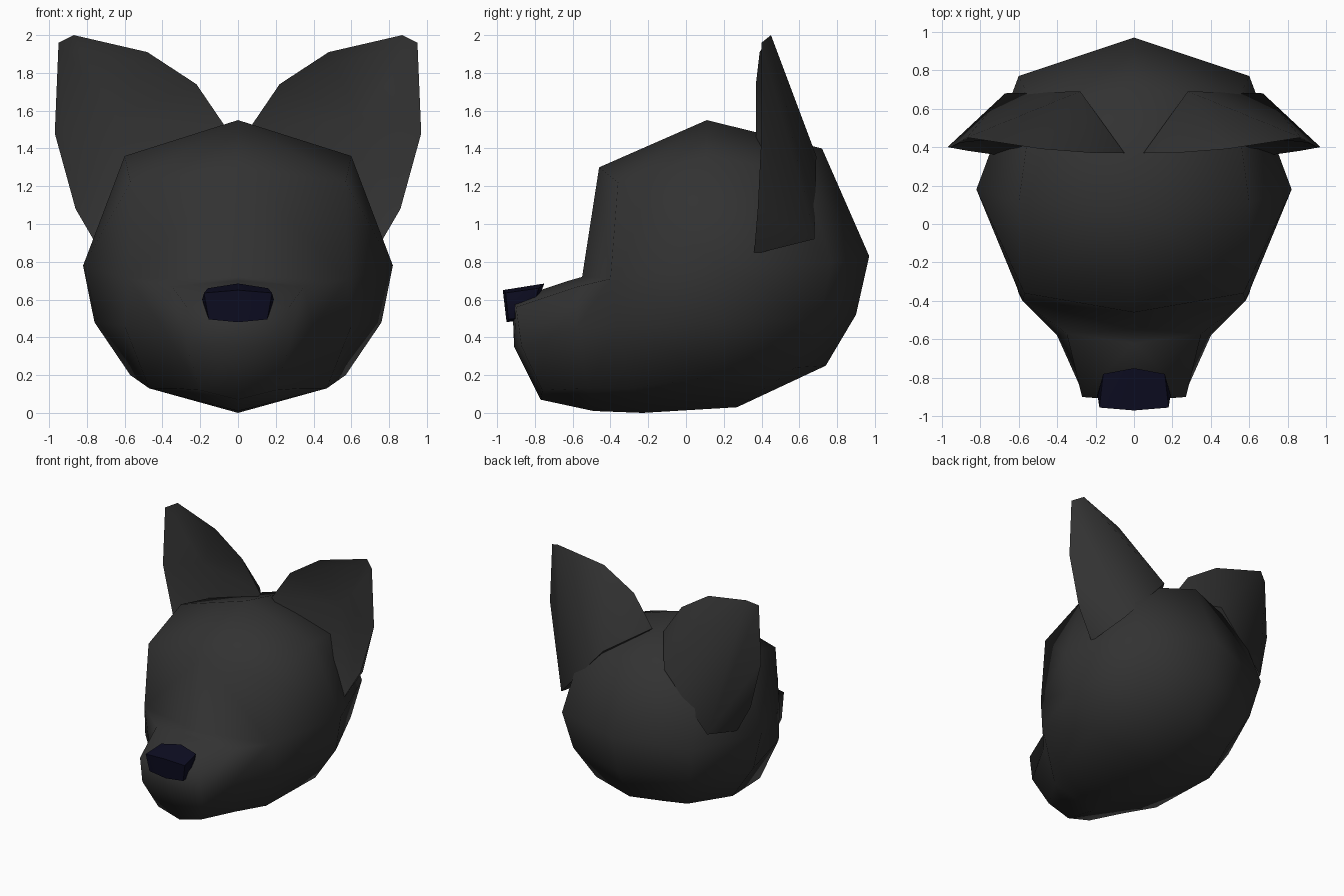
import bpy
import bmesh
from mathutils import Vector

default_cube = bpy.data.objects.get("Cube")
if default_cube:
    bpy.data.objects.remove(default_cube, do_unlink=True)


def make_material(name, colour):
    material = bpy.data.materials.new(name)
    material.use_nodes = True
    material.diffuse_color = colour
    material.node_tree.nodes["Principled BSDF"].inputs["Base Color"].default_value = colour
    return material


def finish(bm, name, material, mirror=False, angle=None):
    """Turn a bmesh into a smooth shaded object, optionally mirrored across x."""
    bmesh.ops.recalc_face_normals(bm, faces=bm.faces)
    for face in bm.faces:
        face.smooth = True
    mesh = bpy.data.meshes.new(name)
    bm.to_mesh(mesh)
    bm.free()
    mesh.materials.append(material)
    obj = bpy.data.objects.new(name, mesh)
    bpy.context.collection.objects.link(obj)
    if mirror:
        modifier = obj.modifiers.new("Mirror", 'MIRROR')
        modifier.use_clip = True
    if angle:
        bpy.ops.object.select_all(action='DESELECT')
        obj.select_set(True)
        bpy.context.view_layer.objects.active = obj
        bpy.ops.object.shade_smooth_by_angle(angle=angle)
    return obj


def add_row(bm, points):
    return [bm.verts.new(point) for point in points]


def bridge(bm, row_a, row_b):
    """Join two rows of equal length with quads."""
    for i in range(len(row_a) - 1):
        bm.faces.new((row_a[i], row_a[i + 1], row_b[i + 1], row_b[i]))


fur = make_material("charcoal fur", (0.032, 0.032, 0.032, 1))
navy = make_material("dark navy nose", (0.004, 0.004, 0.016, 1))


# Head: half a skull in rows from front to back, with the muzzle drawn out of it
def build_head():
    bm = bmesh.new()
    crown, throat, jaw_back = add_row(bm, [(0, .11, 1.55), (0, -.23, 0), (0, .27, .03)])

    # Rows run front centre, front corner, side, back corner, back centre
    brow = add_row(bm, [(0, -.46, 1.3), (.57, -.36, 1.22), (.6, .11, 1.36),
                        (.53, .62, 1.27), (0, .72, 1.4)])
    cheek = add_row(bm, [(0, -.55, .72), (.58, -.4, .71), (.82, .18, .78),
                         (.6, .77, .8), (0, .97, .83)])
    lower = add_row(bm, [(.6, -.36, .46), (.76, .2, .48), (.54, .71, .5), (0, .9, .52)])
    base = add_row(bm, [(.47, -.3, .13), (.57, .2, .2), (.42, .58, .24), (0, .74, .25)])

    bridge(bm, brow, cheek)
    bridge(bm, cheek[1:], lower)
    bridge(bm, lower, base)
    bm.faces.new((crown, brow[0], brow[1], brow[2]))
    bm.faces.new((crown, brow[2], brow[3], brow[4]))
    bm.faces.new((throat, base[0], base[1], jaw_back))
    bm.faces.new((jaw_back, base[1], base[2], base[3]))

    # Muzzle rings run top centre, top corner, side, low corner, bottom centre
    root = [cheek[0], cheek[1], lower[0], base[0], throat]
    middle = add_row(bm, [(0, -.62, .7), (.35, -.57, .67), (.4, -.58, .45),
                          (.34, -.52, .13), (0, -.49, .01)])
    tip = add_row(bm, [(0, -.92, .6), (.27, -.9, .56), (.27, -.87, .35),
                       (.2, -.76, .12), (0, -.77, .07)])
    bridge(bm, root, middle)
    bridge(bm, middle, tip)
    lip = bm.verts.new((0, -.91, .35))
    bm.faces.new((lip, tip[0], tip[1], tip[2]))
    bm.faces.new((lip, tip[2], tip[3], tip[4]))
    return finish(bm, "head", fur, mirror=True)


# Ears: a cupped front inside a rim, with a pointed bulging back
def build_ear(name, side):
    bm = bmesh.new()
    outline = [(.05, .37, 1.49), (.22, .37, 1.74), (.48, .39, 1.91), (.87, .45, 2),
               (.95, .4, 1.96), (.97, .4, 1.48), (.86, .38, 1.08), (.72, .36, .84)]
    outline = [Vector((side * x, y, z)) for x, y, z in outline]
    rim = add_row(bm, outline)
    inner_back, outer_back = add_row(bm, [(side * .28, .69, 1.36), (side * .67, .68, .92)])
    a, b, c, d, e, f, g, h = rim
    for corners in ((a, b, inner_back), (b, c, inner_back), (c, d, inner_back),
                    (d, outer_back, inner_back), (d, e, outer_back),
                    (e, f, outer_back), (f, g, outer_back), (g, h, outer_back),
                    (h, a, inner_back, outer_back)):
        bm.faces.new(corners)

    # Cupped inside
    centre = sum(outline, Vector()) / len(outline)
    inset = add_row(bm, [p.lerp(centre, .16) + Vector((0, .025, 0)) for p in outline])
    bridge(bm, rim + rim[:1], inset + inset[:1])
    hollow = bm.verts.new(centre + Vector((0, .06, 0)))
    for i, vert in enumerate(inset):
        bm.faces.new((vert, inset[(i + 1) % len(inset)], hollow))
    return finish(bm, name, fur, angle=1.0)


# Nose: a faceted block resting on the end of the muzzle
def build_nose():
    bm = bmesh.new()
    add_row(bm, [(0, -.75, .685), (0, -.97, .65), (0, -.95, .48), (0, -.82, .5)])
    for side in (-1, 1):
        add_row(bm, [(side * x, y, z) for x, y, z in (
            (.16, -.78, .66), (.18, -.955, .635), (.155, -.94, .495),
            (.19, -.89, .6), (.15, -.82, .51))])
    bmesh.ops.convex_hull(bm, input=bm.verts)
    return finish(bm, "nose", navy, angle=1.0)


build_head()
build_ear("left_ear", 1)
build_ear("right_ear", -1)
build_nose()
